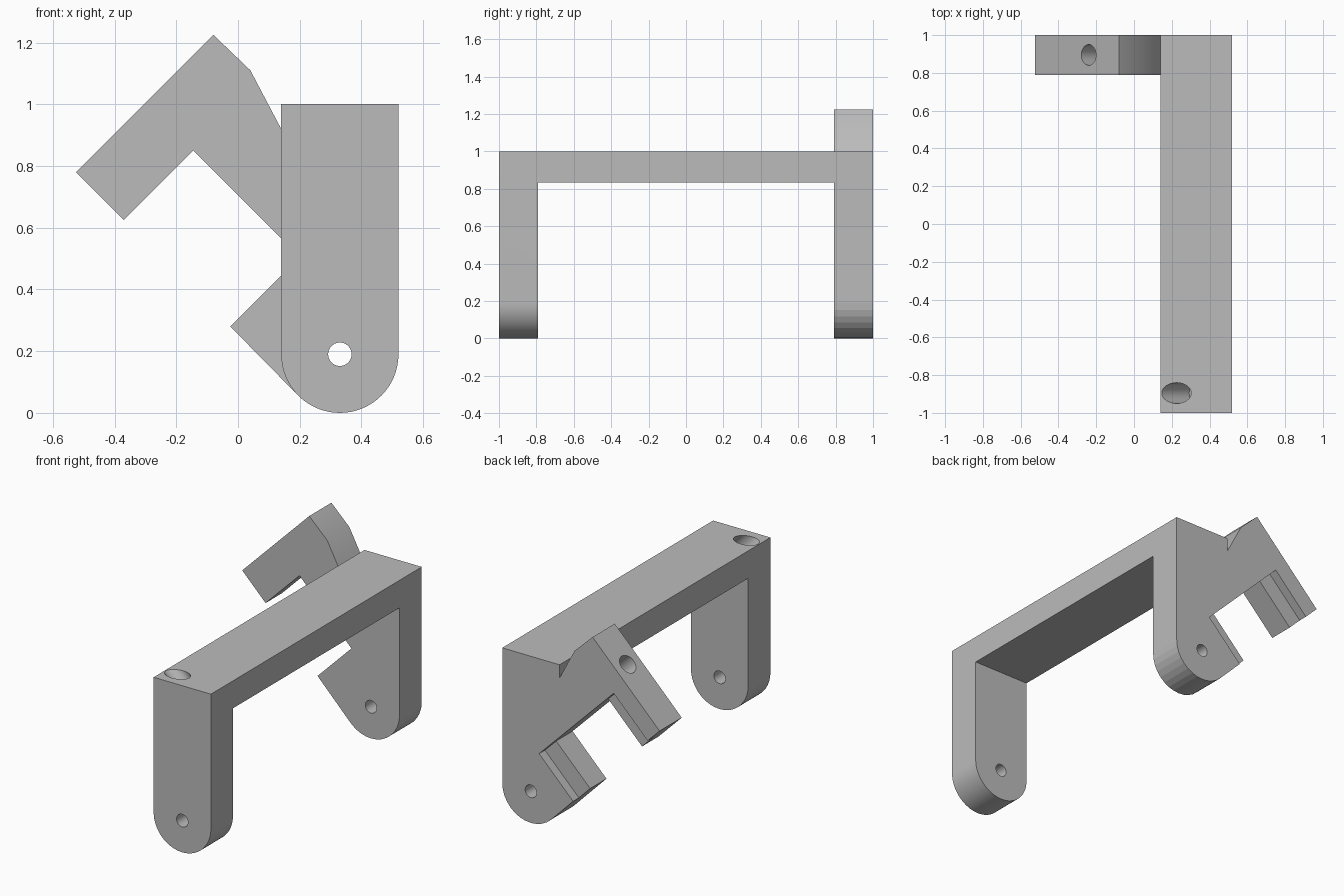
import bpy
import math
from mathutils import Vector

cube = bpy.data.objects.get("Cube")
if cube:
    bpy.data.objects.remove(cube, do_unlink=True)

# Main sizes
LEFT, RIGHT, TOP = 0.14, 0.52, 1.0
RADIUS = (RIGHT - LEFT) / 2
CX, CZ = (LEFT + RIGHT) / 2, RADIUS
THICK = 0.21

grey = bpy.data.materials.new("plain grey")
grey.use_nodes = True
grey.diffuse_color = (0.5, 0.5, 0.5, 1)
grey.node_tree.nodes["Principled BSDF"].inputs["Base Color"].default_value = grey.diffuse_color


def prism(name, outline, y0, y1):
    """Extrude an x-z outline (counterclockwise from the front) along y."""
    n = len(outline)
    verts = [(x, y, z) for y in (y0, y1) for x, z in outline]
    faces = [list(range(n)), list(range(2 * n - 1, n - 1, -1))]
    faces += [[(i + 1) % n, i, n + i, n + (i + 1) % n] for i in range(n)]
    mesh = bpy.data.meshes.new(name)
    mesh.from_pydata(verts, [], faces)
    mesh.materials.append(grey)
    obj = bpy.data.objects.new(name, mesh)
    bpy.context.collection.objects.link(obj)
    return obj


def arc(start, steps):
    """Rounded leg end, from a start angle in degrees round to the right side."""
    angles = [math.radians(start + (360 - start) * i / steps) for i in range(steps + 1)]
    return [(CX + RADIUS * math.cos(a), CZ + RADIUS * math.sin(a)) for a in angles]


def rod(name, centre, axis, radius, length):
    bpy.ops.mesh.primitive_cylinder_add(vertices=32, radius=radius, depth=length, location=centre)
    obj = bpy.context.object
    obj.name = name
    obj.rotation_euler = Vector(axis).to_track_quat('Z', 'Y').to_euler()
    obj.data.materials.append(grey)
    return obj


def combine(target, tool, operation):
    tool.hide_render = True
    mod = target.modifiers.new(tool.name, 'BOOLEAN')
    mod.operation, mod.solver, mod.object = operation, 'EXACT', tool
    bpy.context.view_layer.objects.active = target
    bpy.ops.object.modifier_apply(modifier=mod.name)
    bpy.data.objects.remove(tool, do_unlink=True)


# Front leg with rounded foot
body = prism("bracket_frame", arc(180, 32) + [(RIGHT, TOP), (LEFT, TOP)], -1, -1 + THICK)

# Rear leg with the angled two-prong hook
hook = [(LEFT, 0.92), (0.04, 1.11), (-0.08, 1.225), (-0.525, 0.78), (-0.37, 0.625),
        (-0.145, 0.85), (0.2, 0.505), (-0.025, 0.28)]
rear = prism("rear_leg_and_hook", arc(225, 12) + [(RIGHT, TOP), (LEFT, TOP)] + hook, 1 - THICK, 1)

# Shallow rebate widening the slot on the back face
slot = [(-0.22, 0.925), (-0.67, 0.475), (-0.175, -0.02), (0.275, 0.43)]
combine(rear, prism("slot_rebate", slot, 0.945, 1.1), 'DIFFERENCE')

# Top bar joining both legs
bar = prism("top_bar", [(LEFT, 0.835), (RIGHT, 0.835), (RIGHT, TOP), (LEFT, TOP)], -0.9, 0.9)
combine(body, bar, 'UNION')
combine(body, rear, 'UNION')

# Pivot holes through both feet
combine(body, rod("pivot_hole", (CX, 0, CZ), (0, 1, 0), 0.038, 3), 'DIFFERENCE')

# Slanted blind holes in the front corner and the hook
for x, y, z in [(0.225, -0.895, TOP), (-0.24, 0.895, 1.065)]:
    combine(body, rod("slanted_hole", (x, y, z), (1, 0, -1), 0.055, 0.3), 'DIFFERENCE')

# Smooth round surfaces, with the rear foot left faceted
bpy.ops.object.select_all(action='DESELECT')
body.select_set(True)
bpy.context.view_layer.objects.active = body
bpy.ops.object.shade_smooth_by_angle(angle=math.radians(25))
for face in body.data.polygons:
    c = face.center
    if c.y > 0.7 and c.z < CZ and math.hypot(c.x - CX, c.z - CZ) > 0.15:
        face.use_smooth = False
